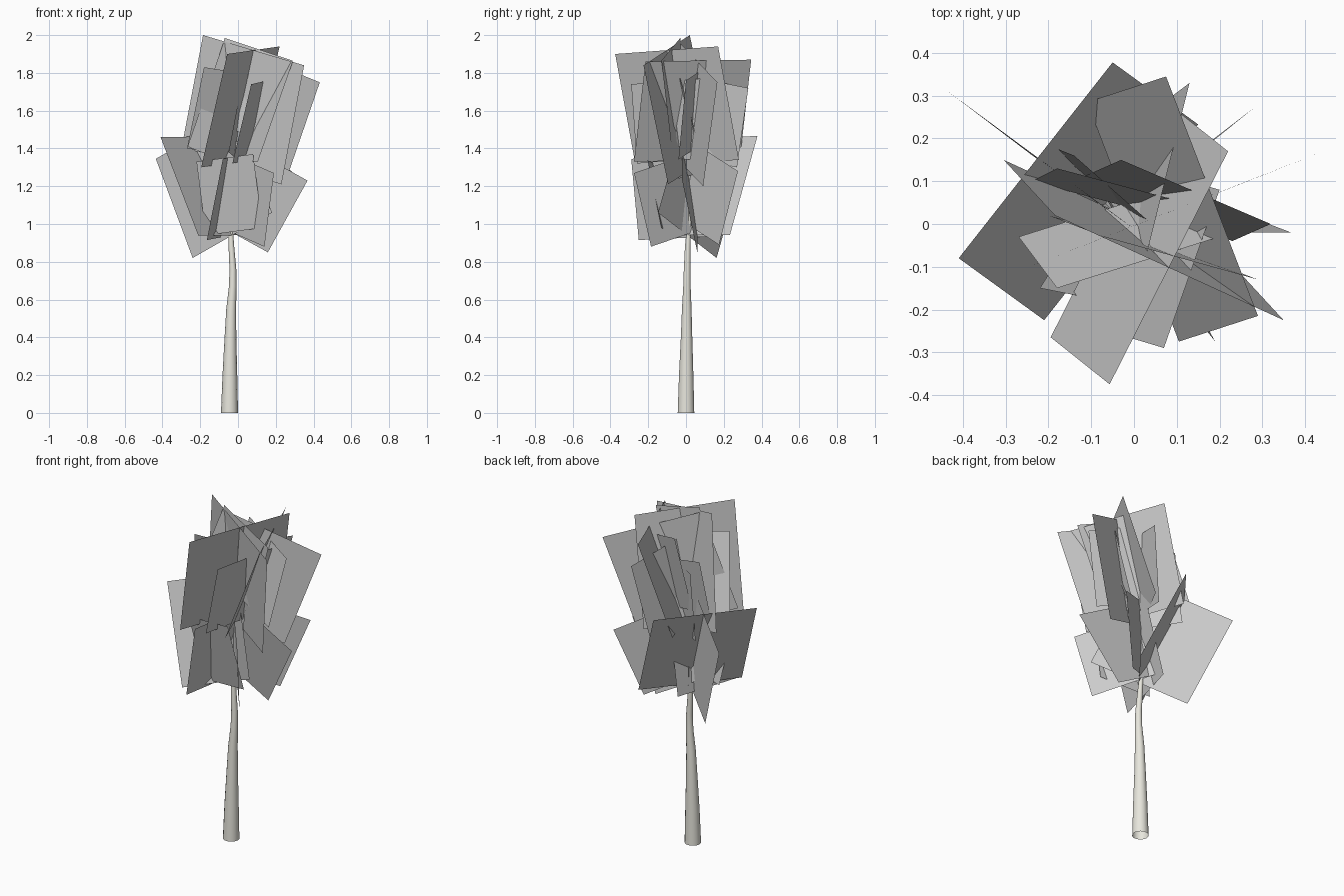
import bpy, math
from mathutils import Vector


def make_object(name, verts, faces):
    mesh = bpy.data.meshes.new(name)
    mesh.from_pydata(verts, [], faces)
    mesh.update()
    ob = bpy.data.objects.new(name, mesh)
    bpy.context.collection.objects.link(ob)
    return ob


def tube(name, path, sides):
    # path entries: x, y, z, radius
    verts, faces = [], []
    for x, y, z, r in path:
        for i in range(sides):
            a = 2 * math.pi * i / sides
            verts.append((x + r * math.cos(a), y + r * math.sin(a), z))
    for k in range(len(path) - 1):
        for i in range(sides):
            j = (i + 1) % sides
            faces.append((k * sides + i, k * sides + j,
                          (k + 1) * sides + j, (k + 1) * sides + i))
    ob = make_object(name, verts, faces)
    for p in ob.data.polygons:
        p.use_smooth = True
    ob.data.materials.append(bark)
    return ob


def cards(name, specs):
    # each flat leaf card: corner, then two edge vectors
    verts, faces = [], []
    for corner, along, down in specs:
        c, a, d = Vector(corner), Vector(along), Vector(down)
        n = len(verts)
        verts += [c, c + a, c + a + d, c + d]
        faces.append((n, n + 1, n + 2, n + 3))
    return make_object(name, verts, faces)


bark = bpy.data.materials.new("bark")
bark.diffuse_color = (.8, .79, .72, 1)

# Slightly crooked tapering trunk
tube("trunk", [(-.045, 0, 0, .045), (-.043, .001, .2, .039), (-.04, .003, .4, .031),
               (-.036, .004, .55, .026), (-.028, .005, .67, .02), (-.027, .006, .76, .018),
               (-.035, .009, .88, .015), (-.038, .014, .96, .012), (-.02, .02, 1.08, .004)], 14)

# Lower crown, cards fanning out from the trunk top
cards("lower_foliage", [
    ((-.41, -.08, 1.46), (.36, .458, .005), (.2, -.145, -.522)),
    ((-.435, .31, 1.345), (.42, -.31, .24), (.195, -.148, -.525)),
    ((.368, -.02, 1.23), (-.38, 0, .21), (-.21, .08, -.38)),
    ((-.08, -.29, 1.345), (.1, .42, .02), (-.085, .04, -.43)),
    ((.19, -.275, 1.27), (-.23, .29, .1), (-.05, .09, -.39)),
    ((.285, .275, 1.28), (-.31, -.25, .16), (-.13, -.1, -.39)),
    ((-.22, -.15, 1.33), (.3, -.06, .04), (.05, .08, -.39)),
])

# Upper crown, larger upright cards
cards("upper_foliage", [
    ((-.057, -.375, 1.9), (.277, .545, .04), (-.138, .11, -.6)),
    ((.433, .166, 1.75), (-.51, -.2, .21), (-.19, -.075, -.55)),
    ((-.185, .02, 2.0), (.535, -.245, -.16), (-.12, .13, -.63)),
    ((.075, .345, 1.87), (.215, -.56, -.01), (-.185, -.06, -.53)),
])

# Smaller cards filling the upper crown
cards("inner_foliage", [
    ((-.07, -.03, 1.985), (.36, -.1, -.12), (-.13, .05, -.43)),
    ((.13, .33, 1.72), (-.1, -.4, .08), (-.08, -.06, -.42)),
    ((-.18, -.15, 1.83), (.38, .12, -.06), (-.09, .12, -.43)),
    ((-.18, .13, 1.75), (.3, -.08, -.08), (-.06, -.03, -.36)),
    ((-.14, .16, 1.68), (.25, -.22, -.06), (-.05, .02, -.38)),
    ((.32, 0, 1.76), (-.35, .15, .1), (-.09, -.04, -.42)),
    ((.07, -.29, 1.74), (.13, .37, .03), (-.1, .03, -.42)),
])
